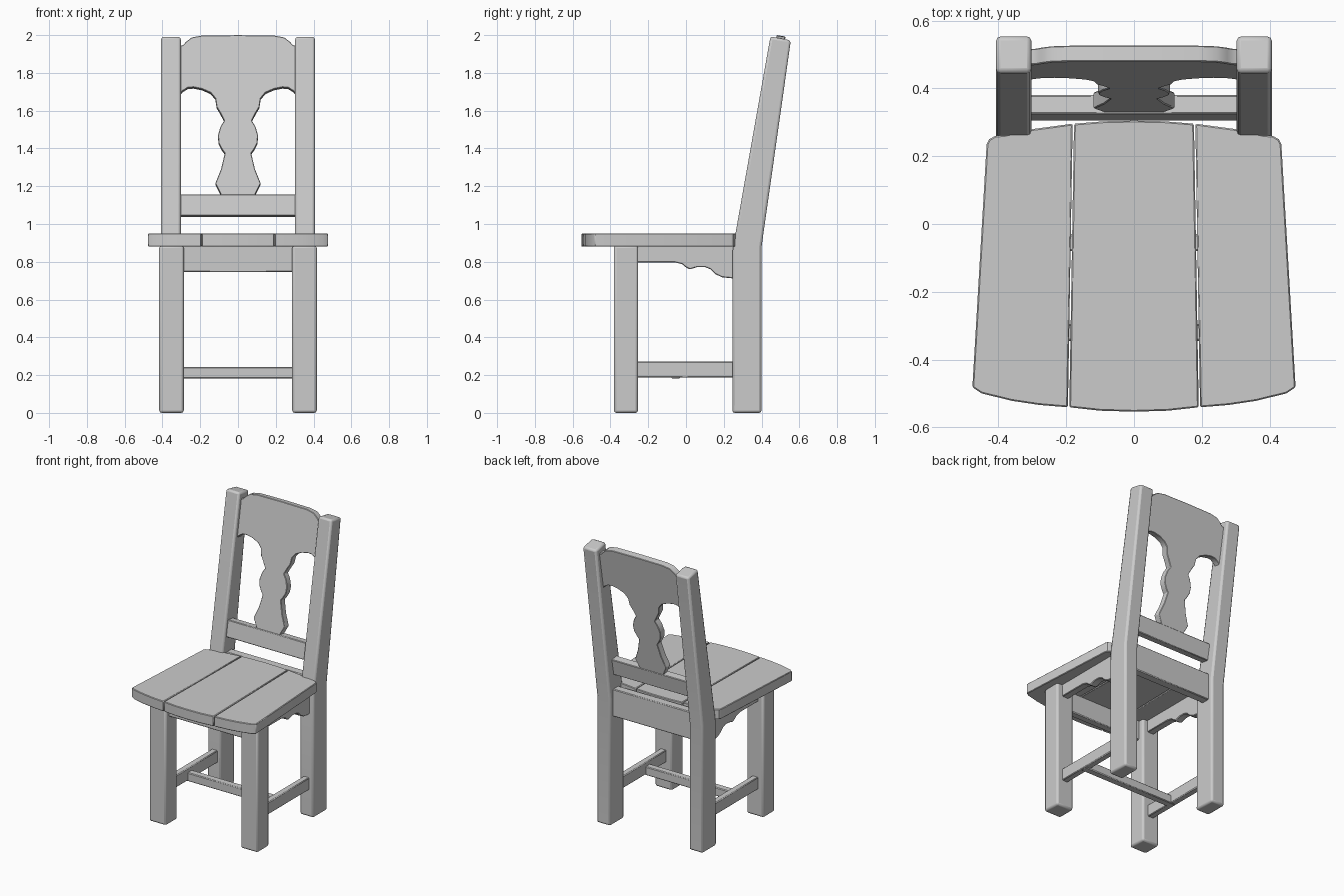
import bpy, bmesh, math
from mathutils import Vector

if "Cube" in bpy.data.objects:
    bpy.data.objects.remove(bpy.data.objects["Cube"])


def prism(name, pts, place, offset, bevel=0.0, segs=1):
    """Extrude a closed 2D outline: place maps (a, b) to 3D, offset is the sweep."""
    bm = bmesh.new()
    face = bm.faces.new([bm.verts.new(place(a, b)) for a, b in pts])
    ext = bmesh.ops.extrude_face_region(bm, geom=[face])
    moved = [g for g in ext["geom"] if isinstance(g, bmesh.types.BMVert)]
    bmesh.ops.translate(bm, verts=moved, vec=Vector(offset))
    bmesh.ops.recalc_face_normals(bm, faces=bm.faces)
    me = bpy.data.meshes.new(name)
    bm.to_mesh(me)
    bm.free()
    ob = bpy.data.objects.new(name, me)
    bpy.context.collection.objects.link(ob)
    if bevel:
        mod = ob.modifiers.new("soft_edges", 'BEVEL')
        mod.width, mod.segments = bevel, segs
        mod.limit_method = 'ANGLE'
        mod.angle_limit = math.radians(40)
    bpy.ops.object.select_all(action='DESELECT')
    ob.select_set(True)
    bpy.context.view_layer.objects.active = ob
    bpy.ops.object.shade_smooth_by_angle(angle=math.radians(35))
    return ob


def box(name, x, y, z, bevel=0.005, segs=1):
    pts = [(x[0], y[0]), (x[1], y[0]), (x[1], y[1]), (x[0], y[1])]
    return prism(name, pts, lambda a, b: (a, b, z[0]), (0, 0, z[1] - z[0]), bevel, segs)


def side_profile(name, pts, x0, x1, bevel=0.004, segs=1):
    """Outline in (y, z), swept along x."""
    return prism(name, pts, lambda a, b: (x0, a, b), (x1 - x0, 0, 0), bevel, segs)


# Legs, side aprons and side stretchers, once per side
post = [(0.245, 0), (0.40, 0), (0.40, 0.88), (0.555, 1.972), (0.447, 1.993),
        (0.262, 0.95), (0.247, 0.86)]
apron = [(-0.27, 0.89), (-0.27, 0.797), (-0.06, 0.797), (-0.02, 0.787), (0.0, 0.77),
         (0.02, 0.76), (0.06, 0.772), (0.10, 0.772), (0.13, 0.76), (0.155, 0.735),
         (0.19, 0.718), (0.26, 0.711), (0.26, 0.89)]
for s, label in ((-1, "left"), (1, "right")):
    xs = lambda a, b: tuple(sorted((s * a, s * b)))
    box(f"front_leg_{label}", xs(0.287, 0.417), (-0.382, -0.254), (0, 0.885), 0.013, 2)
    side_profile(f"back_post_{label}", post, *xs(0.303, 0.407), bevel=0.013, segs=2)
    side_profile(f"side_apron_{label}", apron, *xs(0.325, 0.375))
    box(f"side_stretcher_{label}", xs(0.33, 0.375), (-0.27, 0.26), (0.187, 0.272))

# Cross stretcher and the front and back aprons
box("cross_stretcher", (-0.365, 0.365), (-0.08, -0.03), (0.183, 0.243))
box("front_apron", (-0.30, 0.30), (-0.345, -0.295), (0.745, 0.885))
box("back_apron", (-0.31, 0.31), (0.307, 0.367), (0.75, 0.94))

# Seat made of three planks
middle_half = [(0.191, -0.541), (0.10, -0.551), (0.0, -0.554)]
middle = middle_half + [(-x, y) for x, y in middle_half[1::-1]]
back_half = [(-0.177, 0.296), (-0.09, 0.303), (0, 0.305)]
middle += back_half + [(-x, y) for x, y in back_half[1::-1]]
outer = [(0.195, -0.541), (0.28, -0.534), (0.36, -0.522), (0.45, -0.50), (0.477, -0.482),
         (0.435, 0.235), (0.428, 0.25), (0.41, 0.26), (0.38, 0.263), (0.30, 0.28),
         (0.181, 0.296)]
planks = {"seat_plank_middle": middle, "seat_plank_right": outer,
          "seat_plank_left": [(-x, y) for x, y in outer]}
for name, pts in planks.items():
    prism(name, pts, lambda a, b: (a, b, 0.88), (0, 0, 0.07), 0.004)

# Lower back rail, leaning with the posts
side_profile("back_rail", [(0.305, 1.045), (0.36, 1.037), (0.381, 1.15), (0.325, 1.157)],
             -0.31, 0.31)

# Crest and shaped splat cut from one leaning board
half = [(0.0, 2.0), (0.19, 1.998), (0.245, 1.988), (0.275, 1.965), (0.29, 1.948),
        (0.312, 1.942), (0.312, 1.68), (0.295, 1.703), (0.265, 1.722), (0.235, 1.724),
        (0.19, 1.715), (0.145, 1.695), (0.12, 1.665), (0.113, 1.62), (0.095, 1.59),
        (0.073, 1.548), (0.093, 1.515), (0.106, 1.47), (0.103, 1.43), (0.085, 1.395),
        (0.07, 1.375), (0.09, 1.29), (0.12, 1.215), (0.085, 1.145)]
board = half + [(-x, z) for x, z in half[:0:-1]]
prism("crest_and_splat", board, lambda a, b: (a, 0.48 + (b - 2.0) * 0.177, b),
      (0, 0.047, -0.008), 0.003)
